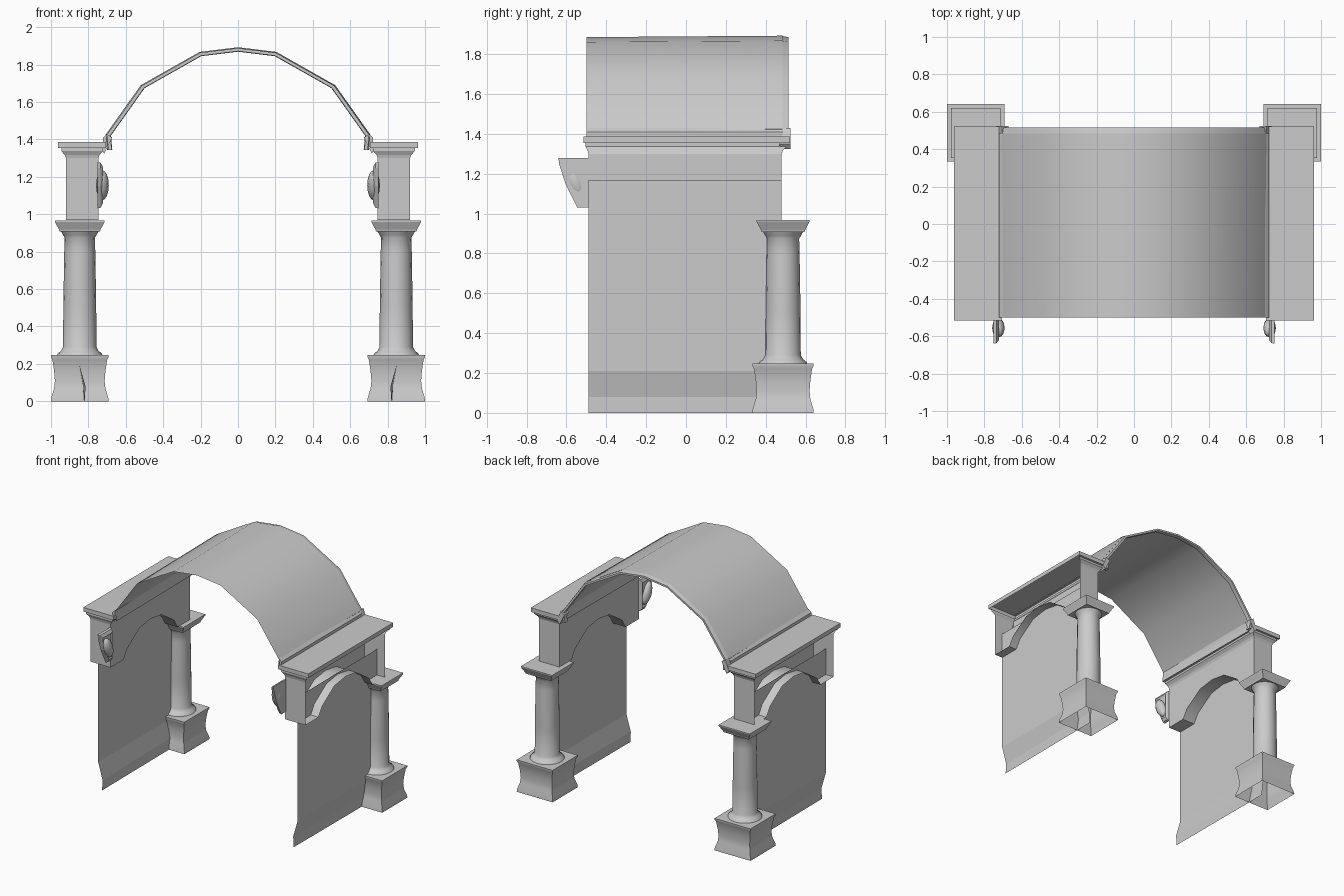
import bpy, bmesh, math
from mathutils import Vector

cube = bpy.data.objects.get("Cube")
if cube:
    bpy.data.objects.remove(cube, do_unlink=True)

stone = bpy.data.materials.new("grey_stone")
stone.use_nodes = True
GREY = (0.6, 0.6, 0.6, 1)
stone.diffuse_color = GREY
stone.node_tree.nodes["Principled BSDF"].inputs["Base Color"].default_value = GREY


def finish(name, bm, smooth=None, consistent=True):
    """Turn a bmesh into a named stone object."""
    bmesh.ops.remove_doubles(bm, verts=bm.verts, dist=0.0005)
    if consistent:
        bmesh.ops.recalc_face_normals(bm, faces=bm.faces)
    mesh = bpy.data.meshes.new(name)
    bm.to_mesh(mesh)
    bm.free()
    mesh.materials.append(stone)
    obj = bpy.data.objects.new(name, mesh)
    bpy.context.collection.objects.link(obj)
    if smooth:
        bpy.ops.object.select_all(action='DESELECT')
        obj.select_set(True)
        bpy.context.view_layer.objects.active = obj
        bpy.ops.object.shade_smooth_by_angle(angle=math.radians(smooth))
    return obj


def face(bm, pts):
    return bm.faces.new([bm.verts.new(p) for p in pts])


def bridge(bm, a, b, closed=False):
    """Quads between two point rows of equal length."""
    for i in range(len(a) if closed else len(a) - 1):
        j = (i + 1) % len(a)
        face(bm, (a[i], a[j], b[j], b[i]))


def loft(bm, rings, bottom=False, top=False):
    for a, b in zip(rings, rings[1:]):
        bridge(bm, a, b, True)
    if bottom:
        face(bm, rings[0])
    if top:
        face(bm, rings[-1])


def ring(cx, cy, r, z, sides, turn=0):
    return [(cx + r * math.cos(turn + math.tau * k / sides),
             cy + r * math.sin(turn + math.tau * k / sides), z) for k in range(sides)]


def square(cx, cy, half, z):
    return ring(cx, cy, half * math.sqrt(2), z, 4, math.pi / 4)


COL_X, COL_Y = 0.846, 0.487
BACK, FRONT = 0.48, -0.49
IN_X, OUT_X = 0.747, 0.92


def column(s, side):
    x = s * COL_X
    # flared pedestal, open underneath
    bm = bmesh.new()
    prof = [(.154, 0), (.152, .02), (.137, .07), (.133, .11), (.137, .16),
            (.146, .222), (.154, .238), (.154, .247)]
    loft(bm, [square(x, COL_Y, h, z) for h, z in prof], top=True)
    finish(side + "_pedestal", bm, 35)
    # round shaft
    bm = bmesh.new()
    prof = [(.122, .247), (.118, .256), (.1, .27), (.089, .29), (.088, .5),
            (.083, .8), (.081, .875), (.09, .89), (.1, .908)]
    loft(bm, [ring(x, COL_Y, r, z, 16) for r, z in prof])
    finish(side + "_column_shaft", bm, 50)
    # square capital
    bm = bmesh.new()
    prof = [(.108, .908), (.111, .918), (.133, .96), (.133, .967)]
    loft(bm, [square(x, COL_Y, h, z) for h, z in prof], True, True)
    finish(side + "_column_capital", bm)


def wall(s, side):
    # thin sheet whose front bottom corner bends inward
    bm = bmesh.new()
    front = [(s * x, FRONT, z) for x, z in ((.82, 0), (.815, .08), (.853, .21), (.853, 1.17))]
    back = [(s * x, BACK, z) for x, z in ((.825, 0), (.83, .08), (.853, .21), (.853, 1.17))]
    bridge(bm, front, back)
    finish(side + "_side_wall", bm)


def beam(s, side):
    # arched inner face, underside strip and two end faces, open on the outside
    bm = bmesh.new()
    half = [(.33, .97), (.285, 1.04), (.135, 1.14)]
    arch = [(FRONT, .97)] + [(-y, z) for y, z in half] + [(0, 1.16)]
    arch += [(y, z) for y, z in reversed(half)] + [(BACK, .97)]
    top = 1.3
    low = [(s * IN_X, y, z) for y, z in arch]
    bridge(bm, low, [(s * IN_X, y, top) for y, z in arch])
    bridge(bm, low, [(s * OUT_X, y, z) for y, z in arch])
    for y in (FRONT, BACK):
        face(bm, [(s * IN_X, y, .97), (s * OUT_X, y, .97), (s * OUT_X, y, top), (s * IN_X, y, top)])
    finish(side + "_arched_beam", bm, 30)

    # moulding wraps the ends and inner side
    bm = bmesh.new()
    rows = []
    for d, z in ((0, 1.3), (.007, 1.318), (.025, 1.338), (.025, 1.355), (.042, 1.355), (.042, 1.387)):
        f, b = FRONT - d * .6, BACK + d
        o, i = s * (OUT_X + d), s * (IN_X - d)
        rows.append([(o, f, z), (i, f, z), (i, b, z), (o, b, z)])
    for a, b in zip(rows, rows[1:]):
        bridge(bm, a, b)
    lip_low, lip_high = rows[-2:]
    face(bm, (lip_low[3], lip_low[0], lip_high[0], lip_high[3]))
    face(bm, lip_high)
    finish(side + "_cornice", bm)


def bracket(s, side):
    # carved bracket on the front inner corner
    outline = [(-.488, 1.28), (-.64, 1.28), (-.637, 1.25), (-.605, 1.15), (-.545, 1.03), (-.488, 1.03)]
    c = Vector((-.55, 1.16))
    rings = []
    for x, k in ((.752, 1), (.735, .96), (.722, .78), (.728, .66)):
        pts = [c + (Vector(p) - c) * k for p in outline]
        rings.append([(s * x, p.x, p.y) for p in pts])
    bm = bmesh.new()
    loft(bm, rings, True, True)
    finish(side + "_bracket", bm)
    # rounded leaf boss
    bm = bmesh.new()
    bmesh.ops.create_uvsphere(bm, u_segments=12, v_segments=8, radius=1)
    for v in bm.verts:
        p = v.co.copy()
        v.co = (s * (.725 + .034 * p.x), -.555 + .045 * p.y - .025 * p.z, 1.155 + .08 * p.z)
    finish(side + "_bracket_boss", bm, 60)


for s, side in ((1, "left"), (-1, "right")):
    column(s, side)
    wall(s, side)
    beam(s, side)
    bracket(s, side)

# vault profile, mirrored about the middle
right_half = [(.7, 1.345), (.708, 1.425), (.52, 1.69), (.205, 1.868)]
profile = [(-x, z) for x, z in right_half] + [(0, 1.893)] + [(x, z) for x, z in reversed(right_half)]


def section(k, y, pts=profile, base=1.3):
    return [(x * k, y, base + (z - base) * k) for x, z in pts]


# curved ceiling sheet
bm = bmesh.new()
bridge(bm, section(.988, -.5), section(1, .485))
finish("vault_ceiling", bm, 40)

# arch trim along the back edge of the ceiling
bm = bmesh.new()
rows = [section(k, y) for k, y in ((.998, .482), (.988, .515), (.965, .515), (.96, .495), (.965, .482))]
for i, row in enumerate(rows):
    bridge(bm, row, rows[(i + 1) % len(rows)])
for end in (0, -1):
    face(bm, [row[end] for row in rows])
finish("vault_back_trim", bm, 40)

# low ledges where the ceiling meets the cornices
for s, side in ((1, "left"), (-1, "right")):
    bm = bmesh.new()
    pts = [(.705, 1.385), (.722, 1.385), (.722, 1.41), (.7, 1.43)]
    loft(bm, [[(s * x, y, z) for x, z in pts] for y in (-.5, .485)], True, True)
    finish(side + "_vault_ledge", bm)
    # foot block of the back trim
    bm = bmesh.new()
    pts = [(.715, 1.325), (.735, 1.35), (.705, 1.43), (.672, 1.41)]
    loft(bm, [[(s * x, y, z) for x, z in pts] for y in (.47, .525)], True, True)
    finish(side + "_trim_foot", bm)
